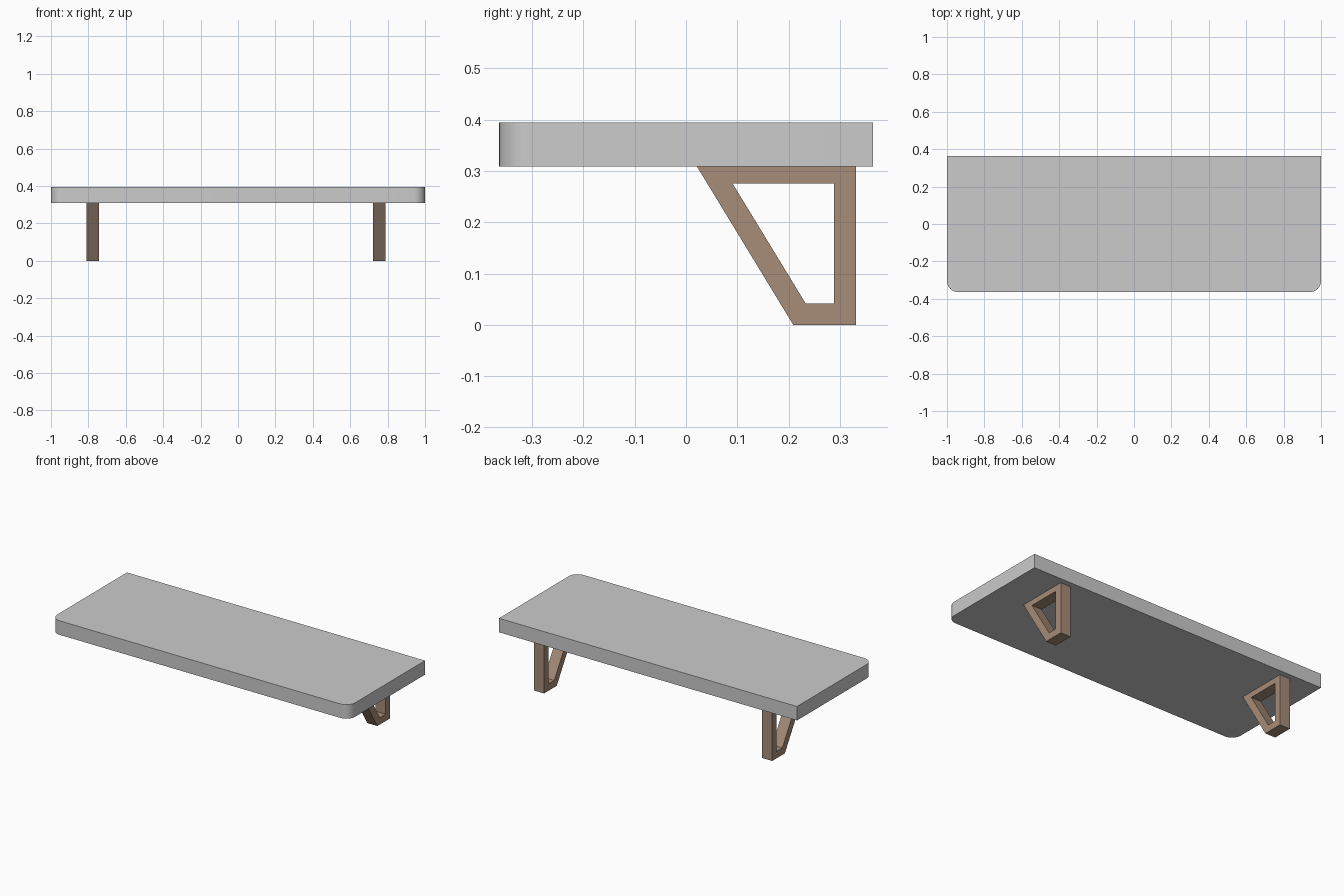
import bpy, bmesh, math

if "Cube" in bpy.data.objects:
    bpy.data.objects.remove(bpy.data.objects["Cube"])


def material(name, color):
    m = bpy.data.materials.new(name)
    m.diffuse_color = (*color, 1.0)
    m.use_nodes = True
    m.node_tree.nodes["Principled BSDF"].inputs["Base Color"].default_value = m.diffuse_color
    return m


def add_object(name, bm, mat):
    bmesh.ops.recalc_face_normals(bm, faces=bm.faces)
    mesh = bpy.data.meshes.new(name)
    bm.to_mesh(mesh)
    bm.free()
    mesh.materials.append(mat)
    obj = bpy.data.objects.new(name, mesh)
    bpy.context.collection.objects.link(obj)
    return obj


def extrude(bm, faces, vec):
    result = bmesh.ops.extrude_face_region(bm, geom=faces)
    verts = [g for g in result["geom"] if isinstance(g, bmesh.types.BMVert)]
    bmesh.ops.translate(bm, verts=verts, vec=vec)


stone = material("light grey", (0.60, 0.60, 0.60))
wood = material("brown wood", (0.385, 0.265, 0.19))

# Shelf board: square back corners, rounded front corners
HALF_Y, R, STEPS, Z0, Z1 = 0.364, 0.06, 10, 0.309, 0.394
outline = [(1, HALF_Y), (-1, HALF_Y)]
for cx, start in ((-1 + R, math.pi), (1 - R, 1.5 * math.pi)):
    for i in range(STEPS + 1):
        a = start + 0.5 * math.pi * i / STEPS
        outline.append((cx + R * math.cos(a), -HALF_Y + R + R * math.sin(a)))
bm = bmesh.new()
face = bm.faces.new([bm.verts.new((x, y, Z0)) for x, y in outline])
extrude(bm, [face], (0, 0, Z1 - Z0))
board = add_object("shelf_board", bm, stone)
bpy.context.view_layer.objects.active = board
board.select_set(True)
bpy.ops.object.shade_smooth_by_angle(angle=math.radians(30))

# Brackets: open four-sided frame in the y-z plane, extruded along x
OUTER = [(0.021, 0.309), (0.209, 0.0), (0.331, 0.0), (0.331, 0.309)]
INNER = [(0.091, 0.275), (0.233, 0.042), (0.288, 0.042), (0.288, 0.275)]
WIDTH = 0.068
for name, x in (("left_bracket", -0.81), ("right_bracket", 0.721)):
    bm = bmesh.new()
    o = [bm.verts.new((x, y, z)) for y, z in OUTER]
    n = [bm.verts.new((x, y, z)) for y, z in INNER]
    ring = [bm.faces.new((o[i], o[(i + 1) % 4], n[(i + 1) % 4], n[i]))
            for i in range(4)]
    extrude(bm, ring, (WIDTH, 0, 0))
    add_object(name, bm, wood)
